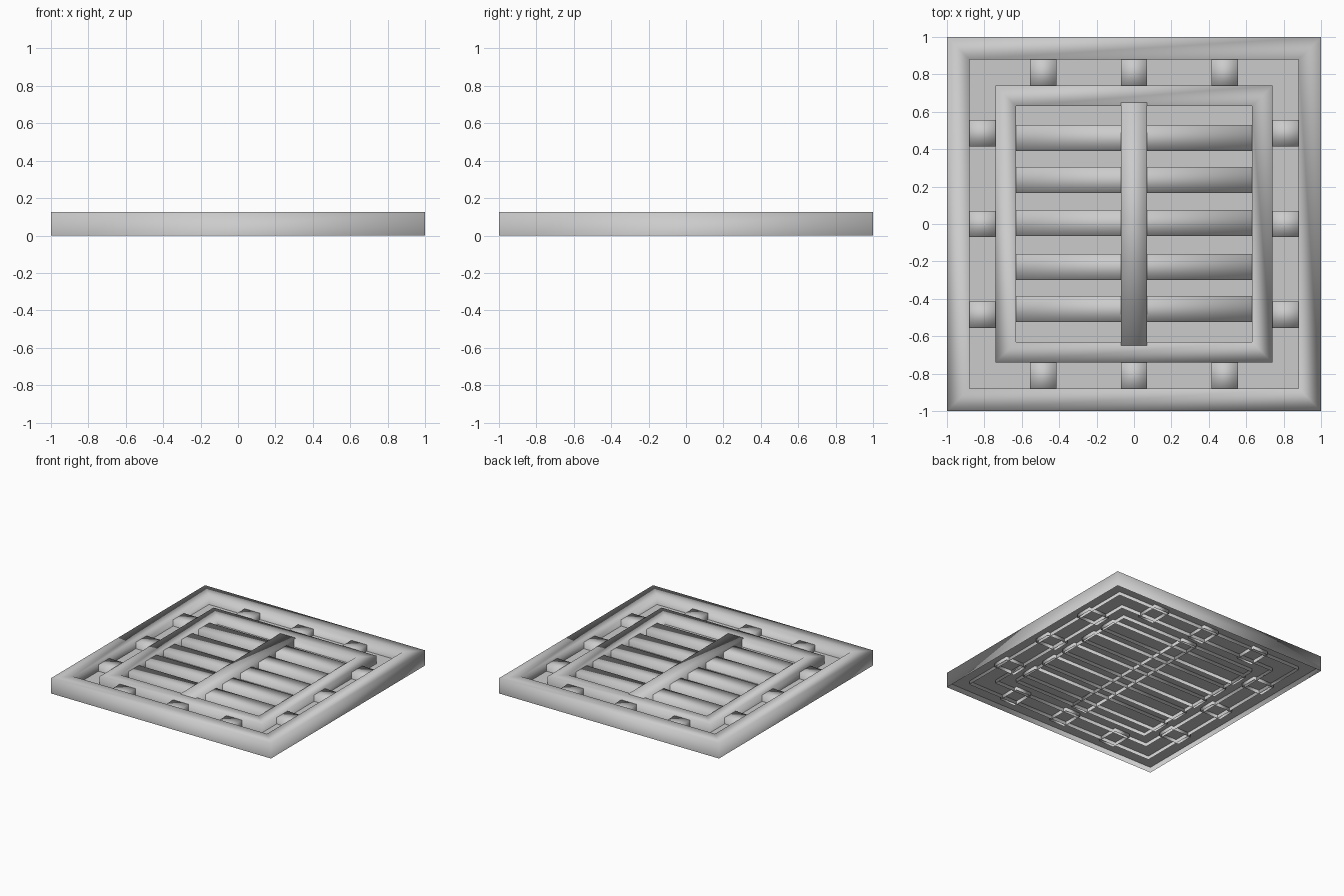
import bpy, bmesh

if "Cube" in bpy.data.objects:
    bpy.data.objects.remove(bpy.data.objects["Cube"])

PLATE_Z = 0.045   # height of the backing sheet
LOW = 0.015       # hollow bar walls poke a little below the sheet


def finish(name, bm, smooth=True):
    bmesh.ops.recalc_face_normals(bm, faces=bm.faces)
    me = bpy.data.meshes.new(name)
    bm.to_mesh(me)
    bm.free()
    for p in me.polygons:
        p.use_smooth = smooth
    ob = bpy.data.objects.new(name, me)
    bpy.context.collection.objects.link(ob)
    return ob


def bar(name, cx, cy, sx, sy, top):
    """Hollow bar, open underneath."""
    bm = bmesh.new()
    bmesh.ops.create_cube(bm, size=1)
    for v in bm.verts:
        v.co = (cx + v.co.x * sx, cy + v.co.y * sy, top if v.co.z > 0 else LOW)
    bottom = [f for f in bm.faces if all(v.co.z < LOW + 0.001 for v in f.verts)]
    bmesh.ops.delete(bm, geom=bottom, context='FACES_ONLY')
    return finish(name, bm)


def ring(name, outer, inner, top, outer_low):
    """Square frame with outer wall, top and inner wall, open underneath."""
    bm = bmesh.new()
    loops = []
    for r, z in ((outer, outer_low), (outer, top), (inner, top), (inner, LOW)):
        loops.append([bm.verts.new((sx * r, sy * r, z))
                      for sx, sy in ((-1, -1), (1, -1), (1, 1), (-1, 1))])
    for a, b in zip(loops, loops[1:]):
        for i in range(4):
            j = (i + 1) % 4
            bm.faces.new((a[i], a[j], b[j], b[i]))
    return finish(name, bm)


# outer and inner frames
ring("outer_frame", 1.0, 0.88, 0.125, 0.0)
ring("inner_frame", 0.74, 0.63, 0.11, LOW)

# backing sheet
bm = bmesh.new()
bmesh.ops.create_grid(bm, x_segments=1, y_segments=1, size=1.0)
for v in bm.verts:
    v.co.z = PLATE_Z
finish("backing_sheet", bm, False)

# upright bar and horizontal slats
bar("centre_bar", 0, 0, 0.14, 1.30, 0.112)
for i, y in enumerate((0.46, 0.235, 0.005, -0.23, -0.455)):
    bar(f"slat_{i + 1}", 0, y, 1.30, 0.14, 0.095)

# short connectors between the two frames
for i, p in enumerate((-0.485, 0.0, 0.485)):
    for side, s in (("a", -1), ("b", 1)):
        bar(f"connector_x_{side}{i + 1}", s * 0.81, p, 0.19, 0.14, 0.097)
        bar(f"connector_y_{side}{i + 1}", p, s * 0.81, 0.14, 0.19, 0.097)
